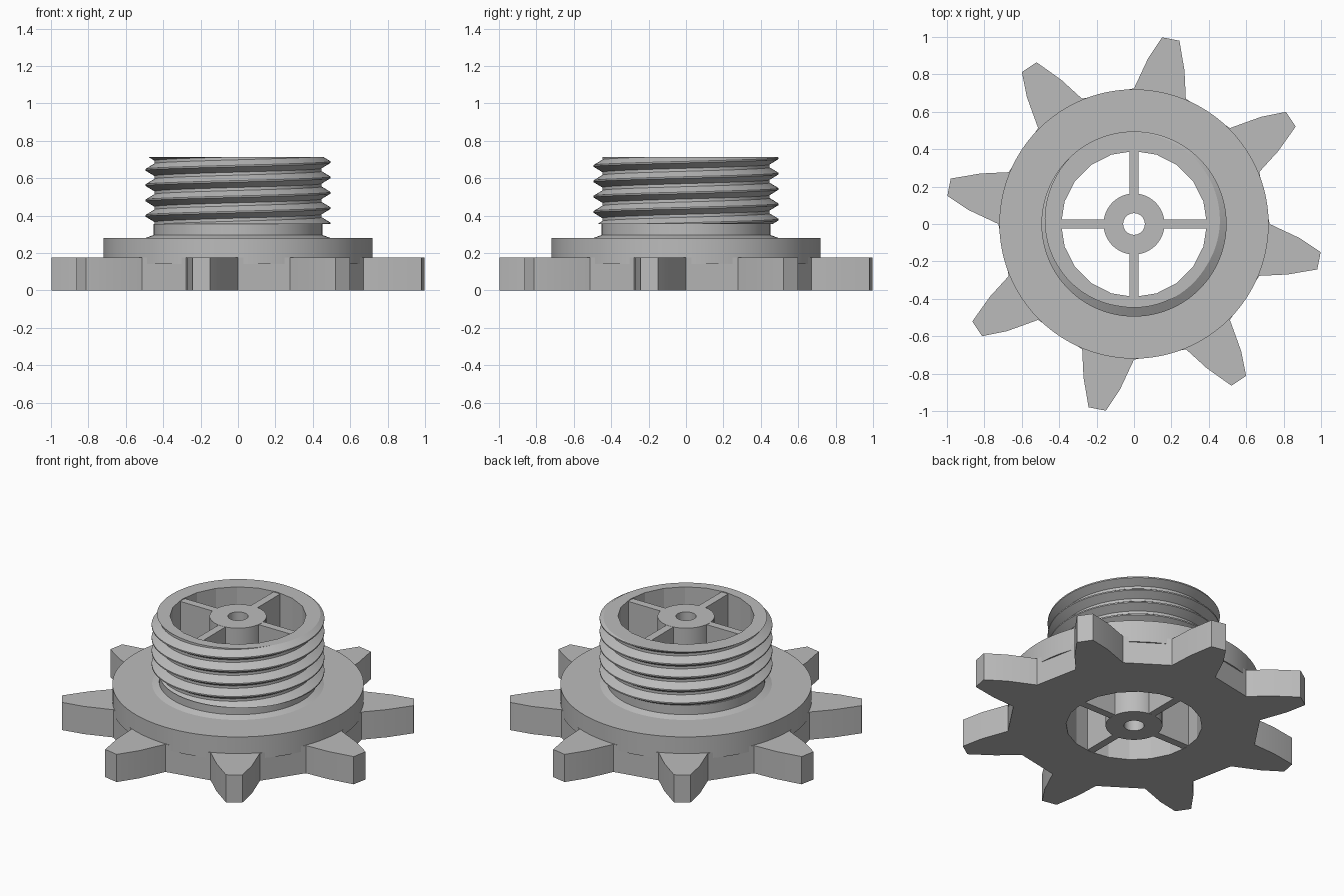
import bpy, bmesh, math
from math import cos, sin, pi

if "Cube" in bpy.data.objects:
    bpy.data.objects.remove(bpy.data.objects["Cube"])

grey = bpy.data.materials.new("plain grey")
grey.diffuse_color = (0.5, 0.5, 0.5, 1)
grey.use_nodes = True
grey.node_tree.nodes["Principled BSDF"].inputs["Base Color"].default_value = grey.diffuse_color

BORE, SIDES = 0.39, 20          # faceted bore through the whole part
TOP, GEAR_TOP = 0.712, 0.175


def finish(name, bm, angle=15):
    bmesh.ops.remove_doubles(bm, verts=bm.verts, dist=1e-5)
    bmesh.ops.recalc_face_normals(bm, faces=bm.faces)
    me = bpy.data.meshes.new(name)
    bm.to_mesh(me)
    bm.free()
    ob = bpy.data.objects.new(name, me)
    bpy.context.collection.objects.link(ob)
    me.materials.append(grey)
    bpy.ops.object.select_all(action='DESELECT')
    ob.select_set(True)
    bpy.context.view_layer.objects.active = ob
    bpy.ops.object.shade_smooth_by_angle(angle=math.radians(angle))
    return ob


def ring(r, n):
    return [(r * cos(2 * pi * i / n), r * sin(2 * pi * i / n)) for i in range(n)]


def plate(name, outer, inner, z0, z1):
    """Flat plate with a hole: fill between two outlines, then extrude."""
    bm = bmesh.new()
    edges = []
    for loop in (outer, inner):
        vs = [bm.verts.new((x, y, z0)) for x, y in loop]
        edges += [bm.edges.new((vs[i - 1], vs[i])) for i in range(len(vs))]
    bmesh.ops.triangle_fill(bm, use_beauty=True, edges=edges)
    ext = bmesh.ops.extrude_face_region(bm, geom=bm.faces[:], use_keep_orig=True)
    for v in ext['geom']:
        if isinstance(v, bmesh.types.BMVert):
            v.co.z = z1
    return finish(name, bm)


# Sprocket with eight leaning teeth
tooth = [(0.0, 0.725), (0.075, 0.885), (0.15, 0.998), (0.243, 0.98),
         (0.27, 0.82), (0.277, 0.67)]
outline = []
for k in range(8):
    c, s = cos(-k * pi / 4), sin(-k * pi / 4)
    outline += [(x * c - y * s, x * s + y * c) for x, y in tooth]
plate("toothed_wheel", outline, ring(BORE, SIDES), 0, GEAR_TOP)

# Round shoulder above the teeth
plate("shoulder_disc", ring(0.72, 96), ring(0.43, 96), 0.14, 0.28)

# Threaded collar: helical rows clamped to flat ends, with faceted bore
PITCH, Z0, START = 0.082, 0.358, 0.355
ROOT, CREST, HALF_FLAT, HALF_BASE = 0.447, 0.495, 0.004, 0.033
N = 100


def thread_radius(z, turn):
    d = abs((z - Z0 - PITCH * turn + PITCH / 2) % PITCH - PITCH / 2)
    t = (HALF_BASE - d) / (HALF_BASE - HALF_FLAT)
    return ROOT + (CREST - ROOT) * min(1, max(0, t))


bm = bmesh.new()
columns = []
for i in range(N + 1):
    turn = i / N
    a = 2 * pi * turn
    facet = 2 * pi / SIDES
    bore = BORE * cos(facet / 2) / cos(a % facet - facet / 2)
    prof = [(bore, GEAR_TOP), (0.45, GEAR_TOP), (0.45, 0.279), (0.492, 0.281),
            (0.452, 0.296), (0.452, START)]
    for k in range(-2, 6):
        for off in (-HALF_BASE, -HALF_FLAT, HALF_FLAT, HALF_BASE):
            z = min(TOP, max(START, Z0 + PITCH * (k + turn) + off))
            prof.append((thread_radius(z, turn), z))
    prof.append((bore, TOP))
    columns.append([bm.verts.new((r * cos(a), r * sin(a), z)) for r, z in prof])
for c0, c1 in zip(columns, columns[1:]):
    for j in range(len(c0)):
        bm.faces.new((c0[j - 1], c1[j - 1], c1[j], c0[j]))
finish("threaded_collar", bm)

# Hub with axle hole
plate("hub", ring(0.163, 48), ring(0.058, 32), 0, TOP - 0.004)

# Four spokes between hub and bore
bm = bmesh.new()
w, r0, r1, zs = 0.024, 0.155, 0.389, (0.001, TOP - 0.005)
for k in range(4):
    c, s = cos(k * pi / 2), sin(k * pi / 2)
    box = bmesh.ops.create_cube(bm, size=1)['verts']
    for v in box:
        x = r1 if v.co.x > 0 else r0
        y = w if v.co.y > 0 else -w
        v.co = (x * c - y * s, x * s + y * c, zs[v.co.z > 0])
finish("spokes", bm)
